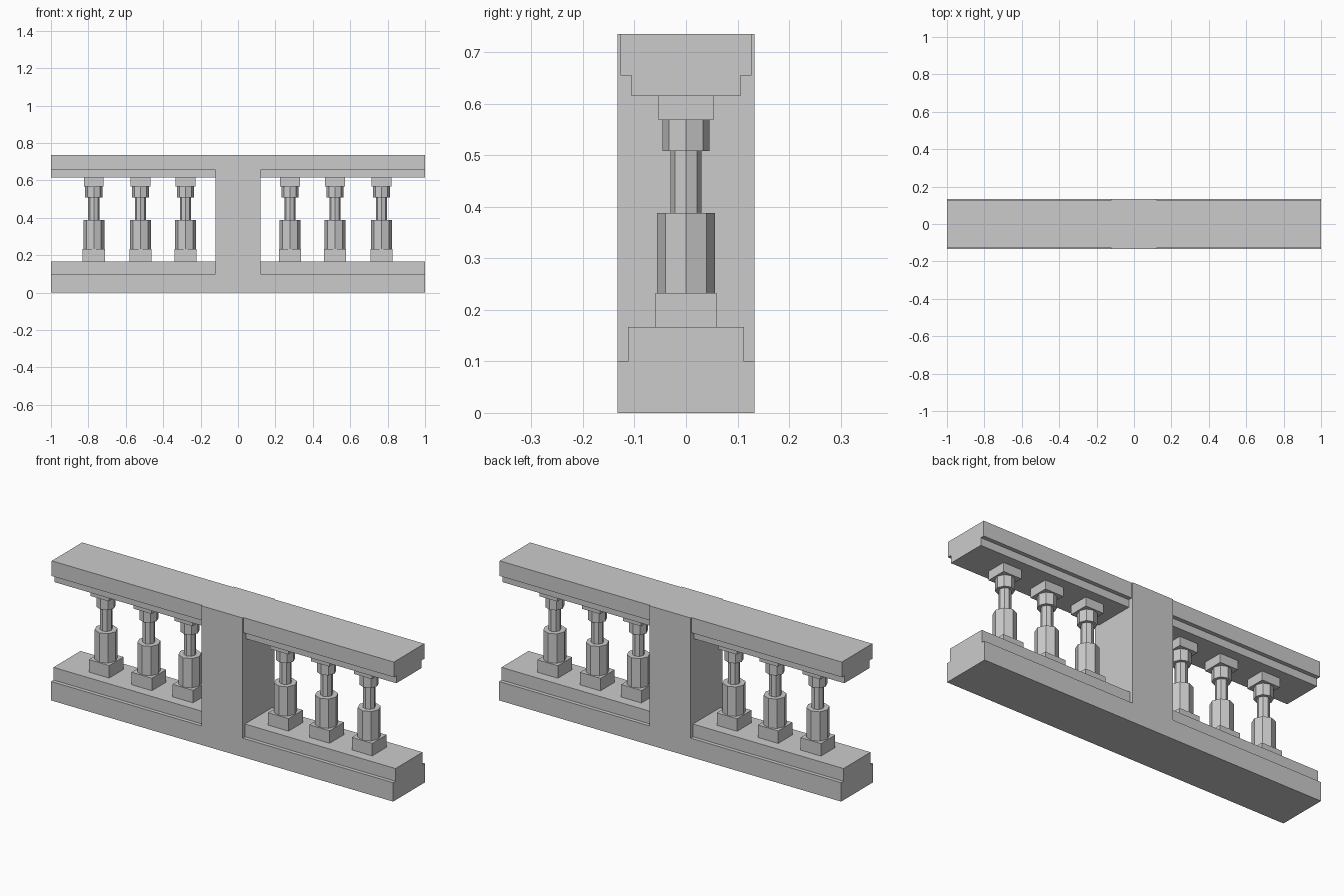
import bpy, bmesh, math
from mathutils import Matrix, Vector

if "Cube" in bpy.data.objects:
    bpy.data.objects.remove(bpy.data.objects["Cube"])


def extrude_profile(name, points, direction):
    """Close a list of 3D points into a face and extrude it into a solid."""
    bm = bmesh.new()
    face = bm.faces.new([bm.verts.new(p) for p in points])
    out = bmesh.ops.extrude_face_region(bm, geom=[face])
    moved = [v for v in out["geom"] if isinstance(v, bmesh.types.BMVert)]
    bmesh.ops.translate(bm, verts=moved, vec=Vector(direction))
    bmesh.ops.recalc_face_normals(bm, faces=bm.faces)
    return finish(name, bm)


def finish(name, bm):
    mesh = bpy.data.meshes.new(name)
    bm.to_mesh(mesh)
    bm.free()
    obj = bpy.data.objects.new(name, mesh)
    bpy.context.collection.objects.link(obj)
    return obj


HALF, PIER, DEPTH, TOP = 1.0, 0.12, 0.133, 0.735

# Plinth and central pier: one inverted T
half_t = [(HALF, 0), (HALF, 0.10), (PIER, 0.10), (PIER, TOP)]
outline = half_t + [(-x, z) for x, z in reversed(half_t)]
extrude_profile("plinth_and_pier", [(x, -DEPTH, z) for x, z in outline],
                (0, 2 * DEPTH, 0))

# Base step and stepped handrail on each side of the pier
base_half = [(0.113, 0.10), (0.113, 0.167)]
rail_half = [(0.106, 0.615), (0.106, 0.655), (0.127, 0.655), (0.127, TOP)]
for side, sx in (("left", -1), ("right", 1)):
    for part, half in (("base_step", base_half), ("handrail", rail_half)):
        prof = half + [(-y, z) for y, z in reversed(half)]
        extrude_profile(f"{part}_{side}", [(sx * PIER, y, z) for y, z in prof],
                        (sx * (HALF - PIER), 0, 0))

# Baluster sections: sides, half width or radius, bottom, top
SECTIONS = [
    (4, 0.0595, 0.167, 0.233),  # square foot
    (8, 0.056, 0.233, 0.388),   # thick lower shaft
    (8, 0.030, 0.388, 0.508),   # thin upper shaft
    (8, 0.046, 0.508, 0.568),   # collar
    (4, 0.053, 0.568, 0.615),   # square cap
]


def baluster_mesh():
    bm = bmesh.new()
    for sides, size, z0, z1 in SECTIONS:
        square = sides == 4
        radius = size * math.sqrt(2) if square else size
        turn = Matrix.Rotation(math.pi / 4 if square else 0, 4, "Z")
        bmesh.ops.create_cone(
            bm, cap_ends=True, segments=sides, radius1=radius, radius2=radius,
            depth=z1 - z0,
            matrix=Matrix.Translation((0, 0, (z0 + z1) / 2)) @ turn)
    return bm


# Six balusters, three on each side
for i, x in enumerate((-0.771, -0.521, -0.281, 0.278, 0.518, 0.767), 1):
    finish(f"baluster_{i}", baluster_mesh()).location.x = x
